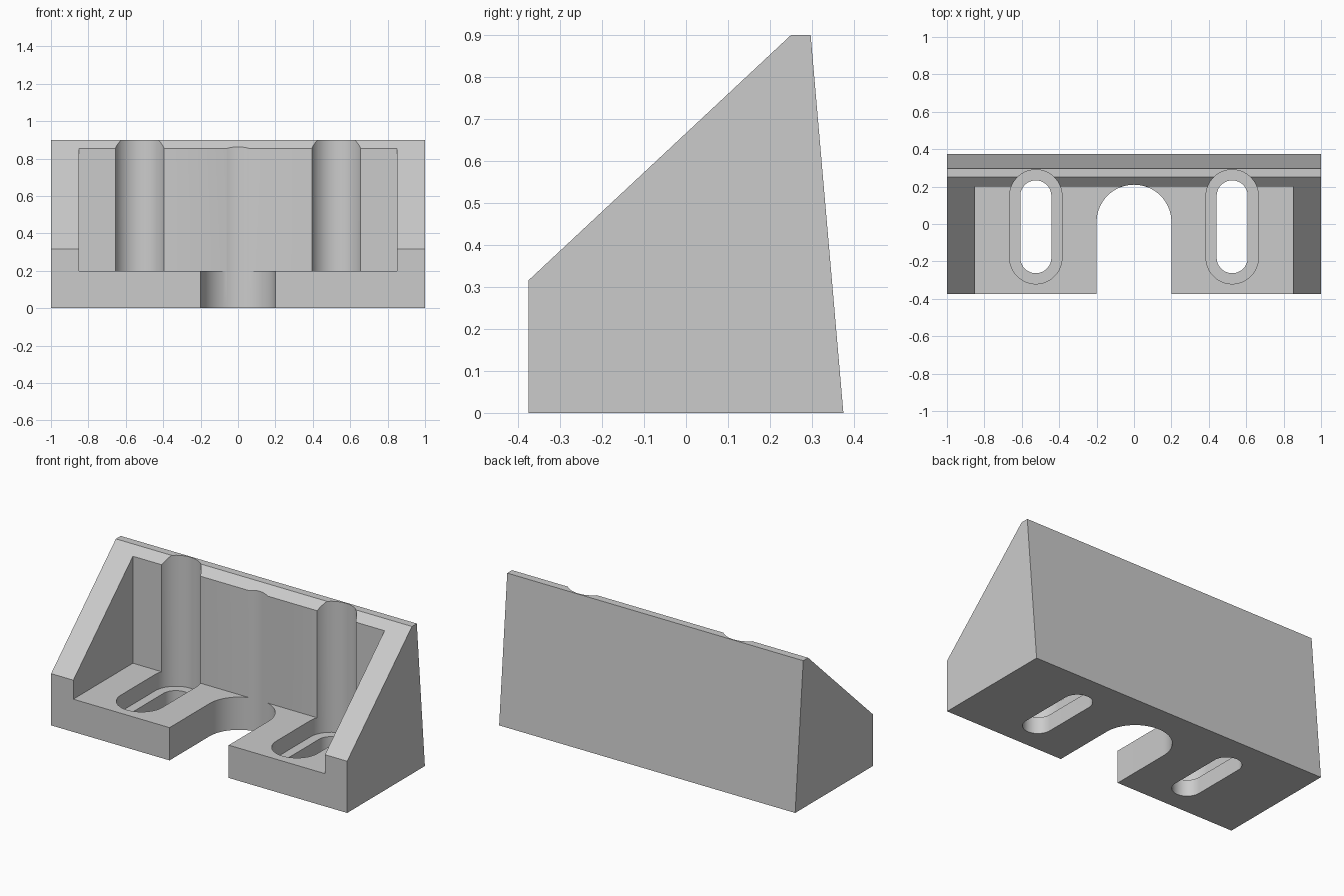
import bpy, bmesh, math
from mathutils import Vector

cube = bpy.data.objects.get("Cube")
if cube:
    bpy.data.objects.remove(cube, do_unlink=True)

grey = bpy.data.materials.new("light_grey")
grey.use_nodes = True
colour = (0.6, 0.6, 0.6, 1)
grey.diffuse_color = colour
grey.node_tree.nodes["Principled BSDF"].inputs["Base Color"].default_value = colour


def prism(name, base, sweep):
    """Extrude a closed outline of 3D points along a vector."""
    bm = bmesh.new()
    face = bm.faces.new([bm.verts.new(p) for p in base])
    ext = bmesh.ops.extrude_face_region(bm, geom=[face])
    moved = [g for g in ext["geom"] if isinstance(g, bmesh.types.BMVert)]
    bmesh.ops.translate(bm, vec=Vector(sweep), verts=moved)
    bmesh.ops.recalc_face_normals(bm, faces=bm.faces)
    mesh = bpy.data.meshes.new(name)
    bm.to_mesh(mesh)
    bm.free()
    mesh.materials.append(grey)
    obj = bpy.data.objects.new(name, mesh)
    bpy.context.collection.objects.link(obj)
    return obj


def slot(name, x, y0, y1, r, z0, z1, steps=32):
    """Upright rounded slot running along y between two arc centres."""
    pts = []
    for cy, start in ((y1, 0), (y0, math.pi)):
        for i in range(steps + 1):
            a = start + math.pi * i / steps
            pts.append((x + r * math.cos(a), cy + r * math.sin(a), z0))
    return prism(name, pts, (0, 0, z1 - z0))


# Sloped bracket body
profile = [(-0.375, 0), (0.375, 0), (0.297, 0.9), (0.25, 0.9), (-0.375, 0.316)]
body = prism("bracket_body", [(-1, y, z) for y, z in profile], (2, 0, 0))

# Open pocket between the side cheeks
pocket = [(-0.85, -0.6, 0.2), (0.85, -0.6, 0.2), (0.85, 0.2, 0.2), (-0.85, 0.2, 0.2)]
cutters = [prism("pocket_cutter", pocket, (0, 0, 1))]

# Rounded central notch
cutters.append(slot("notch_cutter", 0, -0.8, 0.01, 0.2, -0.1, 1.1))

# Counterbored mounting slots
for side, x in (("left", 0.525), ("right", -0.525)):
    cutters.append(slot(side + "_recess_cutter", x, -0.18, 0.15, 0.14, 0.1, 1.1))
    cutters.append(slot(side + "_slot_cutter", x, -0.18, 0.15, 0.083, -0.1, 0.3))

# Cut the body and drop the cutters
bpy.ops.object.select_all(action="DESELECT")
bpy.context.view_layer.objects.active = body
body.select_set(True)
for cutter in cutters:
    cutter.hide_render = True
    mod = body.modifiers.new("cut", "BOOLEAN")
    mod.operation = "DIFFERENCE"
    mod.solver = "EXACT"
    mod.object = cutter
    bpy.ops.object.modifier_apply(modifier=mod.name)
    bpy.data.objects.remove(cutter, do_unlink=True)

bpy.ops.object.shade_smooth_by_angle(angle=math.radians(20))
